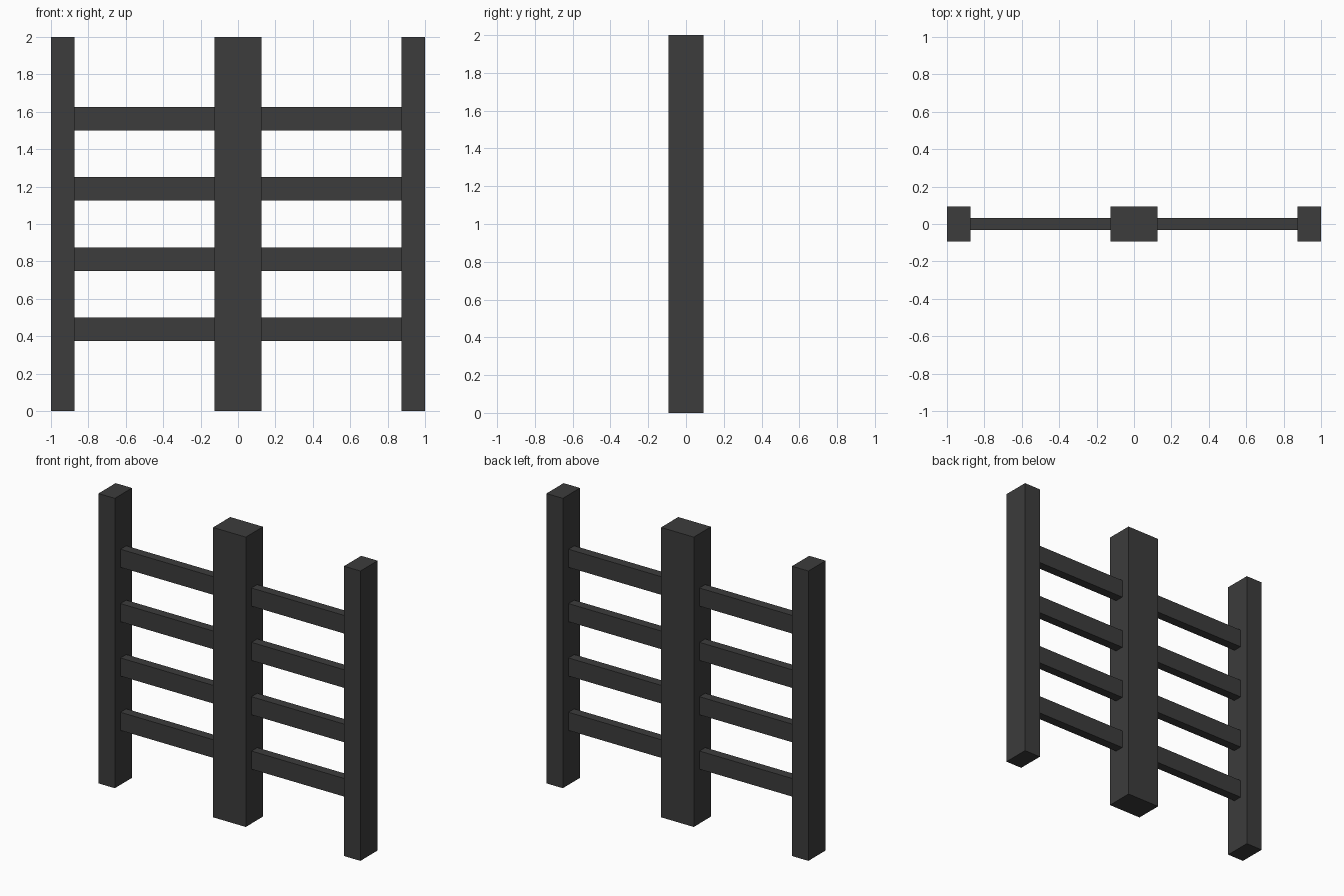
import bpy
import bmesh
from mathutils import Matrix, Vector

cube = bpy.data.objects.get("Cube")
if cube:
    bpy.data.objects.remove(cube, do_unlink=True)

iron = bpy.data.materials.new("dark_iron")
iron.use_nodes = True
iron.diffuse_color = (0.045, 0.045, 0.045, 1)
iron.node_tree.nodes["Principled BSDF"].inputs["Base Color"].default_value = iron.diffuse_color


def box(name, center, size):
    """Add a flat-faced box with its mesh centred on the object origin."""
    mesh = bpy.data.meshes.new(name)
    bm = bmesh.new()
    bmesh.ops.create_cube(bm, size=1, matrix=Matrix.Diagonal(Vector(size)).to_4x4())
    bm.to_mesh(mesh)
    bm.free()
    mesh.materials.append(iron)
    obj = bpy.data.objects.new(name, mesh)
    obj.location = center
    bpy.context.collection.objects.link(obj)
    return obj


HEIGHT = 2.0
POST_DEPTH = 0.1875
POST_WIDTH = 0.125      # end posts; the centre post is twice as wide
RAIL_DEPTH = 0.0625
RAIL_HEIGHT = 0.125
RAIL_SPACING = 0.375

# Centre post
box("center_post", (0, 0, HEIGHT / 2), (2 * POST_WIDTH, POST_DEPTH, HEIGHT))

inner, outer = POST_WIDTH, 1 - POST_WIDTH
for side, sign in (("left", 1), ("right", -1)):
    # End post
    box(f"{side}_end_post", (sign * (1 - POST_WIDTH / 2), 0, HEIGHT / 2),
        (POST_WIDTH, POST_DEPTH, HEIGHT))
    # Rails between the centre post and the end post
    for i in range(4):
        z = RAIL_SPACING * (i + 1) + RAIL_HEIGHT / 2
        box(f"{side}_rail_{i + 1}", (sign * (inner + outer) / 2, 0, z),
            (outer - inner, RAIL_DEPTH, RAIL_HEIGHT))
